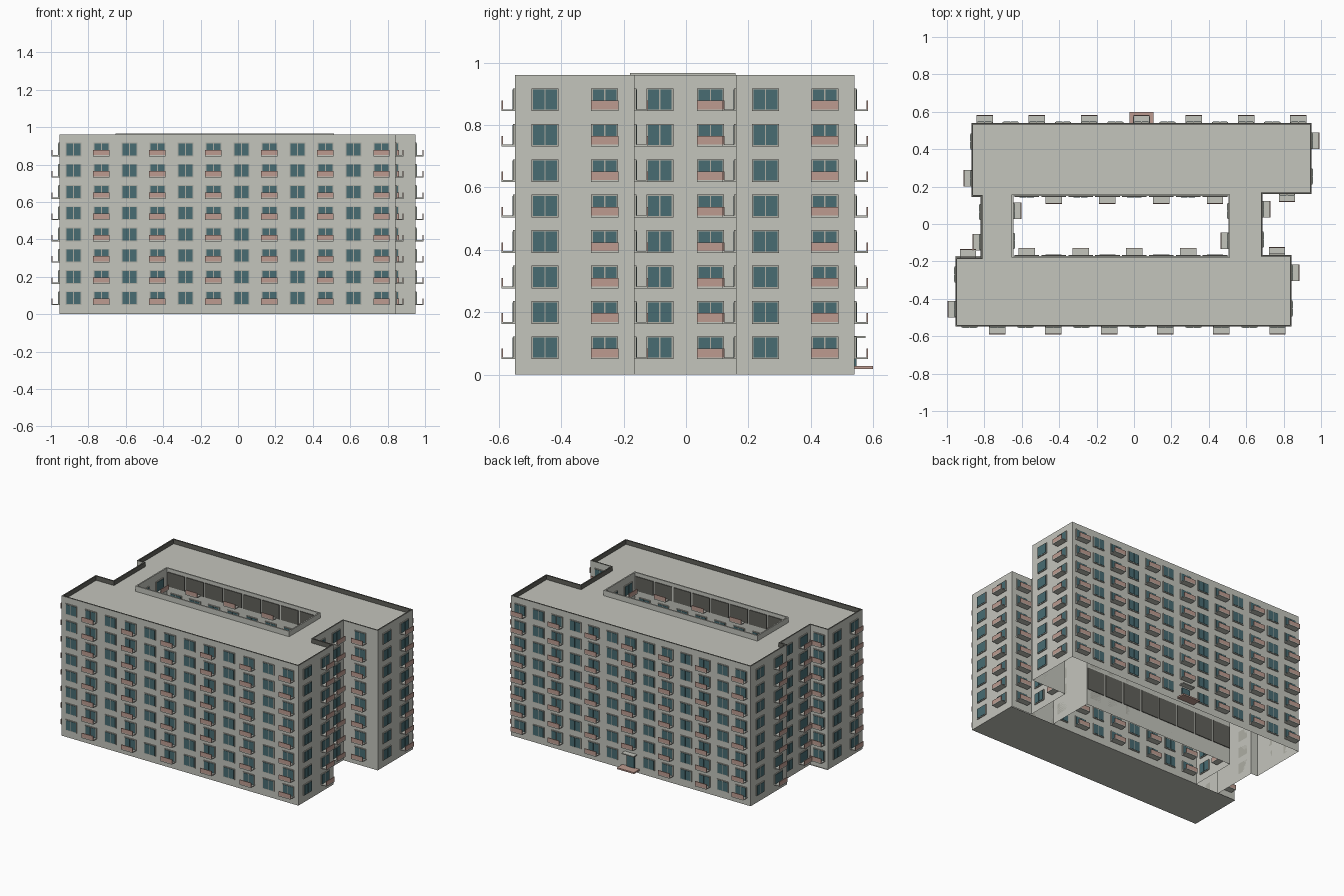
import bpy
import bmesh
from mathutils import Vector

cube = bpy.data.objects.get("Cube")
if cube:
    bpy.data.objects.remove(cube)


def material(name, rgb):
    m = bpy.data.materials.new(name)
    m.use_nodes = True
    m.diffuse_color = (*rgb, 1)
    m.node_tree.nodes["Principled BSDF"].inputs["Base Color"].default_value = (*rgb, 1)
    return m


WALL = material("pale grey concrete", (0.55, 0.555, 0.505))
DARK = material("dark grey", (0.12, 0.12, 0.105))
FRAME = material("window frame grey", (0.42, 0.42, 0.37))
GLASS = material("teal glass", (0.065, 0.15, 0.17))
PINK = material("dusty pink", (0.51, 0.33, 0.28))

TOP, RIM, ROOF = 0.96, 0.967, 0.93
FLOORS, STOREY, SILL = 8, 0.1136, 0.054

# Footprint: corner x, corner y, number of window bays on the wall that follows
OUTER = [(-.955, -.548, 12), (.842, -.548, 2), (.842, -.165, 1), (.687, -.165, 2),
         (.687, .16, 1), (.949, .16, 2), (.949, .54, 13), (-.869, .54, 2),
         (-.869, .145, 0), (-.82, .145, 2), (-.82, -.178, 1), (-.955, -.178, 2)]
COURT = [(-.645, -.17, 2), (-.645, .15, 8), (.505, .15, 2), (.505, -.17, 8)]


def finish(name, bm, *mats):
    me = bpy.data.meshes.new(name)
    bm.to_mesh(me)
    bm.free()
    for m in mats:
        me.materials.append(m)
    ob = bpy.data.objects.new(name, me)
    bpy.context.collection.objects.link(ob)
    return ob


def walls(loop):
    """Yield start, direction, outward normal, length and bay count of each wall."""
    for i, (x, y, n) in enumerate(loop):
        a = Vector((x, y, 0))
        b = Vector((*loop[(i + 1) % len(loop)][:2], 0))
        d = (b - a).normalized()
        yield a, d, Vector((d.y, -d.x, 0)), (b - a).length, n


def inset(loop, dist):
    normals = [w[2] for w in walls(loop)]
    return [Vector((p[0], p[1], 0)) - dist * (normals[i] + normals[i - 1])
            for i, p in enumerate(loop)]


def band(bm, low, high, index):
    k = len(low)
    for i in range(k):
        j = (i + 1) % k
        bm.faces.new((low[i], low[j], high[j], high[i])).material_index = index


# Body: walls, parapets, roof and the slab under the front wing
bm = bmesh.new()
roof_edges = []
for loop, top, inner in ((OUTER, TOP, 1), (COURT, RIM, 0)):
    rings = []
    for dist, z in ((0, 0), (0, top), (.009, top), (.009, ROOF)):
        rings.append([bm.verts.new(p + Vector((0, 0, z))) for p in inset(loop, dist)])
    for r in range(3):
        band(bm, rings[r], rings[r + 1], inner if r else 0)
    last = rings[-1]
    roof_edges += [bm.edges.get((last[i - 1], last[i])) for i in range(len(last))]
bmesh.ops.triangle_fill(bm, edges=roof_edges, use_beauty=True, normal=(0, 0, 1))
slab = [(-.955, -.548), (-.955, -.17), (.842, -.17), (.842, -.548)]
bm.faces.new([bm.verts.new((x, y, 0)) for x, y in slab])
finish("building_body", bm, WALL, DARK)


parts = {n: bmesh.new() for n in ("window_frames", "window_panes", "balcony_floors",
                                  "balcony_fronts", "gallery_panels", "entrance_step",
                                  "entrance_canopy", "entrance_door")}


def box(part, origin, along, out, u, v, z):
    """Box spanning u along a wall, v outward from it and z in height."""
    bm = parts[part]
    rings = []
    for h in z:
        rings.append([bm.verts.new(origin + along * a + out * b + Vector((0, 0, h)))
                      for a, b in ((u[0], v[0]), (u[0], v[1]), (u[1], v[1]), (u[1], v[0]))])
    low, high = rings
    band(bm, low, high, 0)
    bm.faces.new(low[::-1])
    bm.faces.new(high)


def window(c, d, n, z):
    box("window_frames", c, d, n, (-.043, .043), (0, .006), (z - .005, z + .068))
    for s in (-1, 1):
        u = sorted((s * .002, s * .038))
        box("window_panes", c, d, n, u, (.001, .008), (z, z + .064))


def balcony(c, d, n, z):
    box("balcony_floors", c, d, n, (-.044, .044), (0, .043), (z - .005, z + .001))
    box("balcony_fronts", c, d, n, (-.044, .044), (.038, .043), (z + .001, z + .029))


def entrance(c, d, n):
    box("entrance_step", c, d, n, (-.065, .065), (0, .06), (.018, .028))
    box("entrance_canopy", c, d, n, (-.046, .046), (0, .036), (.117, .124))
    box("entrance_door", c, d, n, (-.03, .03), (0, .007), (.028, .105))


# Bays: a window on every storey, a balcony on every second column
for loop in (OUTER, COURT):
    for a, d, n, length, bays in walls(loop):
        for i in range(bays):
            c = a + d * length * (i + .5) / bays
            half = length / bays / 2 - .006
            for f in range(FLOORS):
                z = SILL + f * STOREY
                if bays == 13 and i == 6 and f == 0:
                    entrance(c, d, n)
                    continue
                if loop is COURT and bays == 8 and f == FLOORS - 1:
                    box("gallery_panels", c, d, n, (-half, half), (0, .005), (z - .005, .942))
                else:
                    window(c, d, n, z)
                if (bays - 1 - i) % 2 == 0:
                    balcony(c, d, n, z)
            # Panels on the inner face of the rear courtyard wall
            if loop is COURT and n.y < -.5:
                box("gallery_panels", c, d, n, (-half, half), (-.006, -.001), (.11, .26))

colours = {"window_frames": FRAME, "window_panes": GLASS, "balcony_floors": WALL,
           "balcony_fronts": PINK, "gallery_panels": DARK, "entrance_step": PINK,
           "entrance_canopy": WALL, "entrance_door": GLASS}
for name, mesh in parts.items():
    bmesh.ops.recalc_face_normals(mesh, faces=mesh.faces)
    finish(name, mesh, colours[name])
